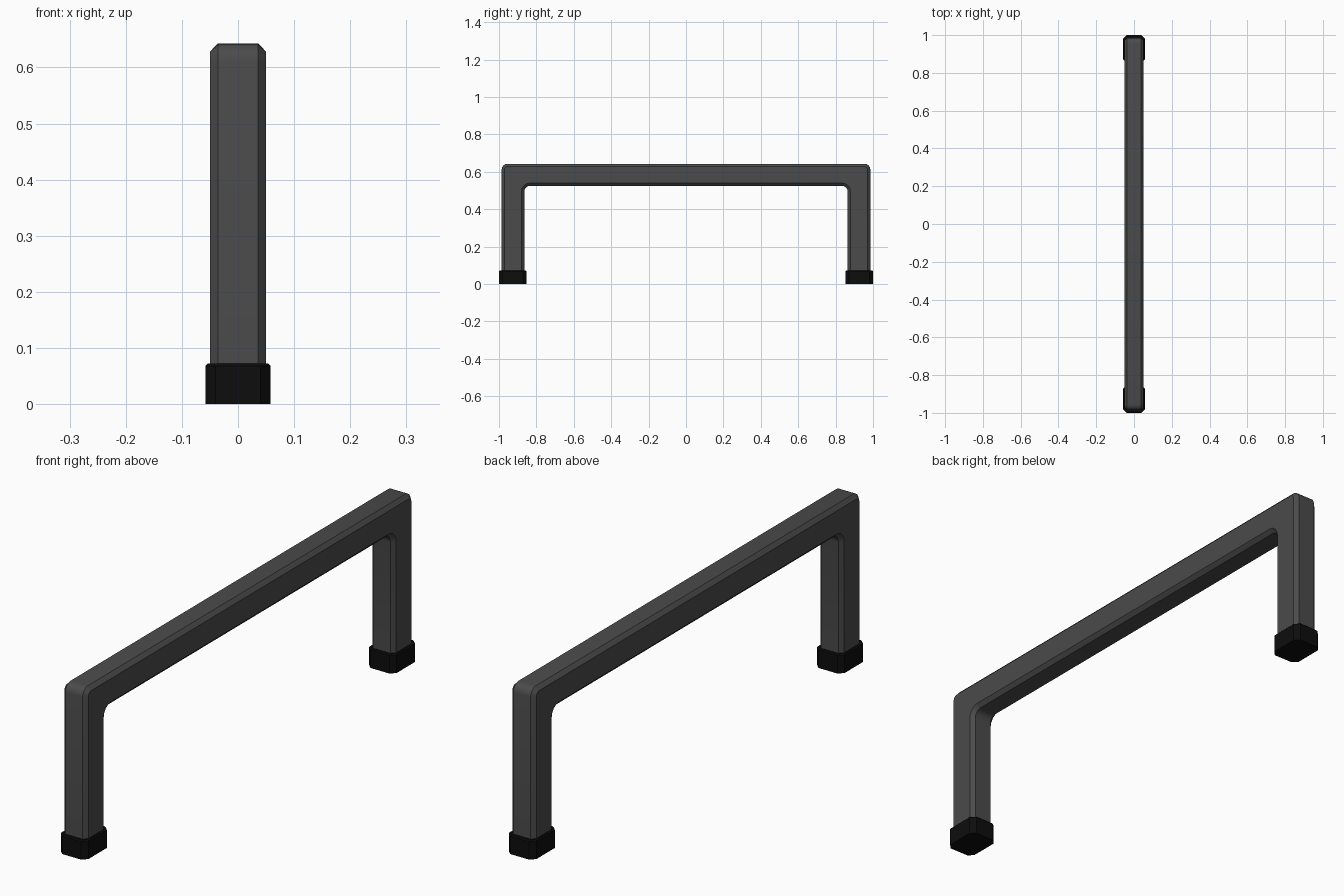
import bpy, bmesh
from math import cos, sin, pi

if "Cube" in bpy.data.objects:
    bpy.data.objects.remove(bpy.data.objects["Cube"])


def material(name, v):
    m = bpy.data.materials.new(name)
    m.diffuse_color = (v, v, v, 1)
    m.use_nodes = True
    m.node_tree.nodes["Principled BSDF"].inputs["Base Color"].default_value = m.diffuse_color
    return m


def loft(name, rings, mat):
    # skin a list of equal-length closed rings and cap both ends
    bm = bmesh.new()
    vs = [[bm.verts.new(p) for p in r] for r in rings]
    n = len(vs[0])
    for a, b in zip(vs, vs[1:]):
        for i in range(n):
            j = (i + 1) % n
            bm.faces.new((a[i], a[j], b[j], b[i]))
    bm.faces.new(vs[0])
    bm.faces.new(vs[-1])
    bmesh.ops.recalc_face_normals(bm, faces=bm.faces)
    me = bpy.data.meshes.new(name)
    bm.to_mesh(me)
    bm.free()
    ob = bpy.data.objects.new(name, me)
    bpy.context.collection.objects.link(ob)
    me.materials.append(mat)
    bpy.ops.object.select_all(action='DESELECT')
    ob.select_set(True)
    bpy.context.view_layer.objects.active = ob
    bpy.ops.object.shade_smooth_by_angle(angle=pi / 6)
    return ob


def u_outline(half, top, radius, base, seg=4):
    # upside-down U with rounded corners, in (y, z)
    right = [(half, base)]
    for i in range(seg + 1):
        a = pi / 2 * i / seg
        right.append((half - radius + radius * cos(a), top - radius + radius * sin(a)))
    return right + [(-y, z) for y, z in reversed(right)]


frame_mat = material("dark_grey_metal", 0.07)
foot_mat = material("black_rubber", 0.004)

# Handle frame: chamfered bar section swept along the U
C, BASE, HX, FX = 0.015, 0.03, 0.05, 0.036
levels = [
    (u_outline(0.986, 0.643, 0.032, BASE), FX),
    (u_outline(0.986 - C, 0.643 - C, 0.032 - C, BASE), HX),
    (u_outline(0.864 + C, 0.525 + C, 0.03 + C, BASE), HX),
    (u_outline(0.864, 0.525, 0.03, BASE), FX),
]
rings = []
for k in range(len(levels[0][0])):
    side = [(x, *pts[k]) for pts, x in levels]
    rings.append(side + [(-x, y, z) for x, y, z in reversed(side)])
loft("handle_frame", rings, frame_mat)


def octagon(cy, hx, hy, c, z):
    q = [(hx, hy - c), (hx - c, hy), (c - hx, hy), (-hx, hy - c)]
    q += [(-x, -y) for x, y in q]
    return [(x, cy + y, z) for x, y in q]


# Rubber feet: octagonal blocks with a slightly eased top edge
for name, s in (("front_foot", -1), ("back_foot", 1)):
    cy = s * 0.9265
    loft(name, [octagon(cy, 0.058, 0.0735, 0.018, 0),
                octagon(cy, 0.058, 0.0735, 0.018, 0.068),
                octagon(cy, 0.054, 0.0695, 0.017, 0.072)], foot_mat)
